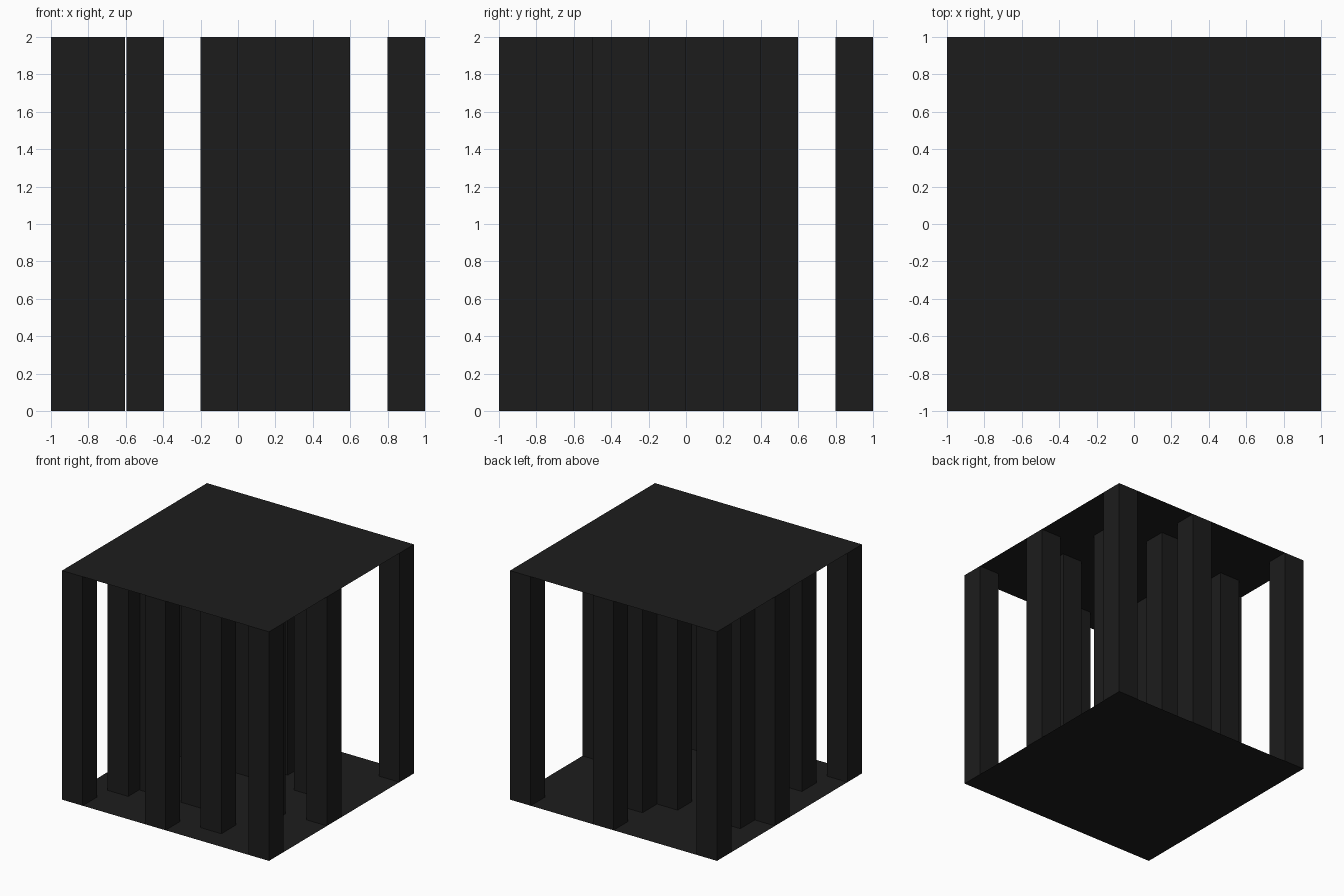
import bpy

if "Cube" in bpy.data.objects:
    bpy.data.objects.remove(bpy.data.objects["Cube"])

SIDE = 0.2      # pillar width
HEIGHT = 2.0

dark = bpy.data.materials.new("dark")
dark.diffuse_color = (0.012, 0.012, 0.012, 1)
dark.use_nodes = True
dark.node_tree.nodes["Principled BSDF"].inputs["Base Color"].default_value = dark.diffuse_color


def finish(name):
    ob = bpy.context.object
    ob.name = name
    ob.data.materials.append(dark)
    return ob


def plate(name, z):
    bpy.ops.mesh.primitive_plane_add(size=2, location=(0, 0, z))
    return finish(name)


def pillar(name, x, y):
    bpy.ops.mesh.primitive_cube_add(size=1, location=(x, y, HEIGHT / 2))
    ob = finish(name)
    ob.scale = (SIDE, SIDE, HEIGHT)
    bpy.ops.object.transform_apply(location=False, rotation=False, scale=True)


# Paper-thin floor and roof
floor = plate("floor_plate", 0)
floor.data.flip_normals()
plate("roof_plate", HEIGHT)

# Corner pillars
for sx in (-1, 1):
    for sy in (-1, 1):
        pillar("corner_pillar", 0.9 * sx, 0.9 * sy)

# Pillars along the edges of the plates
for x, y in [(-0.1, -0.9), (0.9, -0.1), (0.1, 0.9), (-0.9, 0.1)]:
    pillar("edge_pillar", x, y)

# Scattered inner pillars
for x, y in [(0.3, -0.7), (0.5, -0.3), (0.5, 0.3), (0.1, 0.5), (-0.1, 0.3),
             (-0.705, 0.3), (-0.705, -0.55), (-0.495, -0.4), (-0.1, -0.4)]:
    pillar("inner_pillar", x, y)
